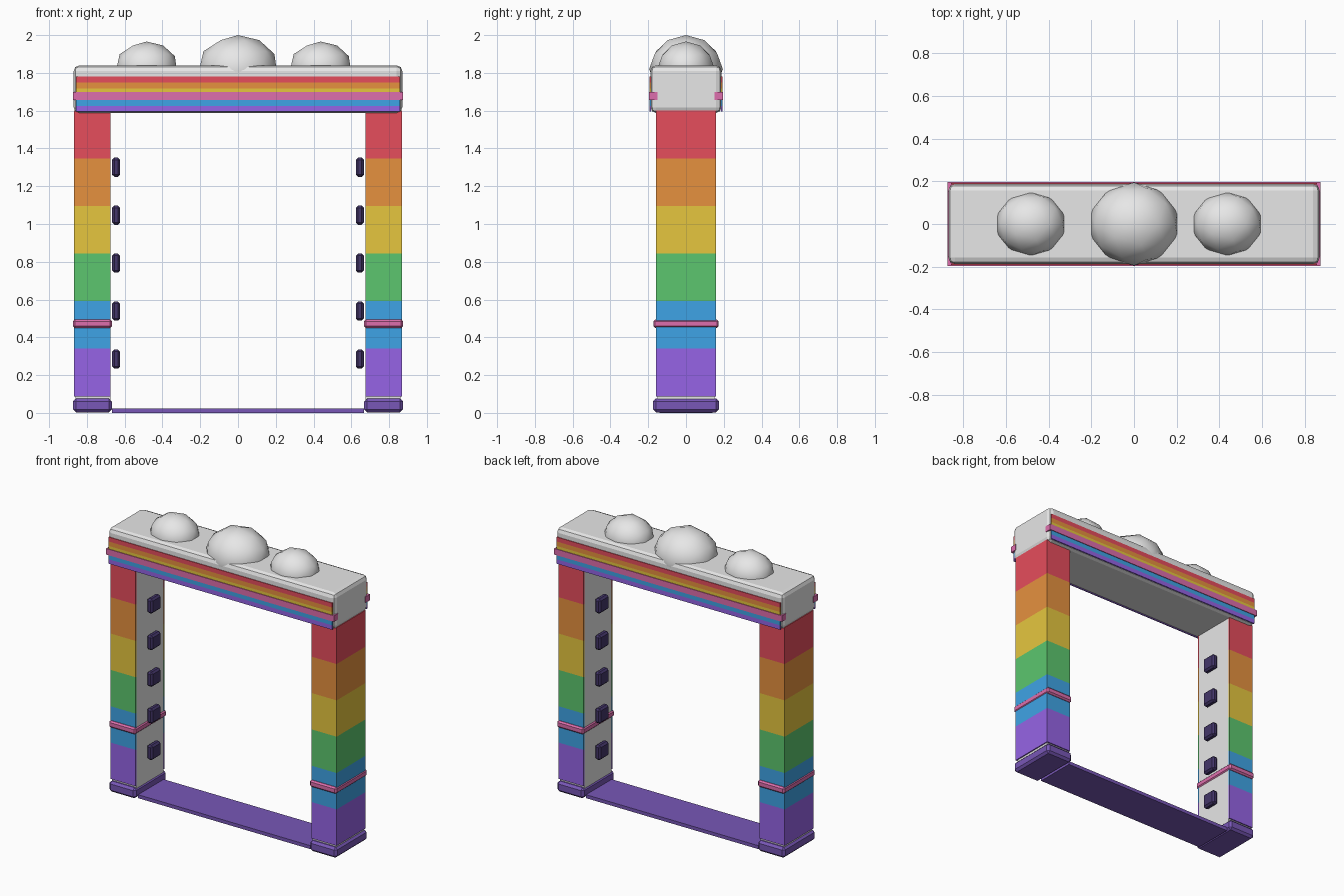
import bpy, bmesh
from mathutils import Matrix, Vector

if "Cube" in bpy.data.objects:
    bpy.data.objects.remove(bpy.data.objects["Cube"])


def material(name, rgb):
    lin = [((c / 255 + 0.055) / 1.055) ** 2.4 for c in rgb]
    m = bpy.data.materials.new(name)
    m.diffuse_color = (*lin, 1)
    m.use_nodes = True
    m.node_tree.nodes["Principled BSDF"].inputs["Base Color"].default_value = m.diffuse_color
    return m


RED = material("red", (230, 77, 92))
ORANGE = material("orange", (230, 145, 63))
YELLOW = material("yellow", (230, 198, 63))
GREEN = material("green", (92, 198, 110))
BLUE = material("blue", (63, 164, 230))
PURPLE = material("purple", (150, 100, 230))
PINK = material("pink", (222, 110, 173))
VIOLET = material("deep violet", (120, 87, 183))
DARK = material("dark indigo", (68, 54, 106))
WHITE = material("cloud white", (236, 236, 236))
RAINBOW = [("red", RED), ("orange", ORANGE), ("yellow", YELLOW),
           ("green", GREEN), ("blue", BLUE), ("purple", PURPLE)]


def finish(name, bm, mat):
    me = bpy.data.meshes.new(name)
    bm.to_mesh(me)
    bm.free()
    me.materials.append(mat)
    ob = bpy.data.objects.new(name, me)
    bpy.context.collection.objects.link(ob)
    return ob


def box(name, x, y, z, mat, bevel=0, segments=1):
    """Box from (min, max) ranges, optionally with bevelled edges."""
    lo, hi = Vector((min(x), min(y), min(z))), Vector((max(x), max(y), max(z)))
    bm = bmesh.new()
    bmesh.ops.create_cube(bm, size=1, matrix=Matrix.Translation((lo + hi) / 2)
                          @ Matrix.Diagonal((*(hi - lo), 1)))
    if bevel:
        bmesh.ops.bevel(bm, geom=bm.edges[:], offset=bevel, segments=segments,
                        profile=0.5, affect='EDGES')
    return finish(name, bm, mat)


def dome(name, x, z, radii):
    """Low-poly puff sunk into the top beam."""
    bm = bmesh.new()
    bmesh.ops.create_icosphere(bm, subdivisions=2, radius=1,
                               matrix=Matrix.Translation((x, 0, z)) @ Matrix.Diagonal((*radii, 1)))
    for f in bm.faces:
        f.smooth = True
    return finish(name, bm, WHITE)


# Posts, mirrored left and right
for side, s in (("left", -1), ("right", 1)):
    box(f"{side}_post_core", (s * 0.675, s * 0.86), (-0.15, 0.15), (0.03, 1.62), WHITE)
    box(f"{side}_base", (s * 0.668, s * 0.873), (-0.174, 0.174), (0.003, 0.076), VIOLET, 0.015)
    box(f"{side}_post_band", (s * 0.668, s * 0.873), (-0.173, 0.173), (0.449, 0.495), PINK, 0.01)
    # Rainbow panels on the front, back and outer faces
    for i, (colour, mat) in enumerate(RAINBOW):
        z = (1.6 - 0.252 * (i + 1), 1.6 - 0.252 * i)
        for face, t in (("front", -1), ("back", 1)):
            box(f"{side}_{face}_{colour}_panel", (s * 0.674, s * 0.868),
                (t * 0.15, t * 0.159), z, mat)
        box(f"{side}_outer_{colour}_panel", (s * 0.8595, s * 0.868), (-0.15, 0.15), z, mat)
    # Blocks on the inner face
    for i in range(5):
        z = 0.285 + 0.254 * i
        box(f"{side}_inner_block_{i + 1}", (s * 0.624, s * 0.667), (-0.052, 0.052),
            (z - 0.051, z + 0.051), DARK, 0.012)

# Floor strip between the bases
box("floor_strip", (-0.668, 0.668), (-0.14, 0.14), (0.0, 0.024), VIOLET)

# Top beam with stripes and a pink rail on both long sides
box("top_beam", (-0.87, 0.87), (-0.188, 0.188), (1.588, 1.84), WHITE, 0.03, 2)
for face, t in (("front", -1), ("back", 1)):
    for i, (colour, mat) in enumerate(RAINBOW):
        top = 1.78 - 0.0308 * i
        box(f"beam_{face}_{colour}_stripe", (-0.857, 0.857), (t * 0.184, t * 0.1925),
            (top - 0.0308, top), mat)
    box(f"beam_{face}_rail", (-0.874, 0.874), (t * 0.15, t * 0.197), (1.656, 1.698), PINK)

# Puffs on top
dome("centre_puff", 0, 1.82, (0.215, 0.195, 0.18))
dome("left_puff", -0.484, 1.826, (0.167, 0.15, 0.14))
dome("right_puff", 0.437, 1.826, (0.167, 0.15, 0.14))
